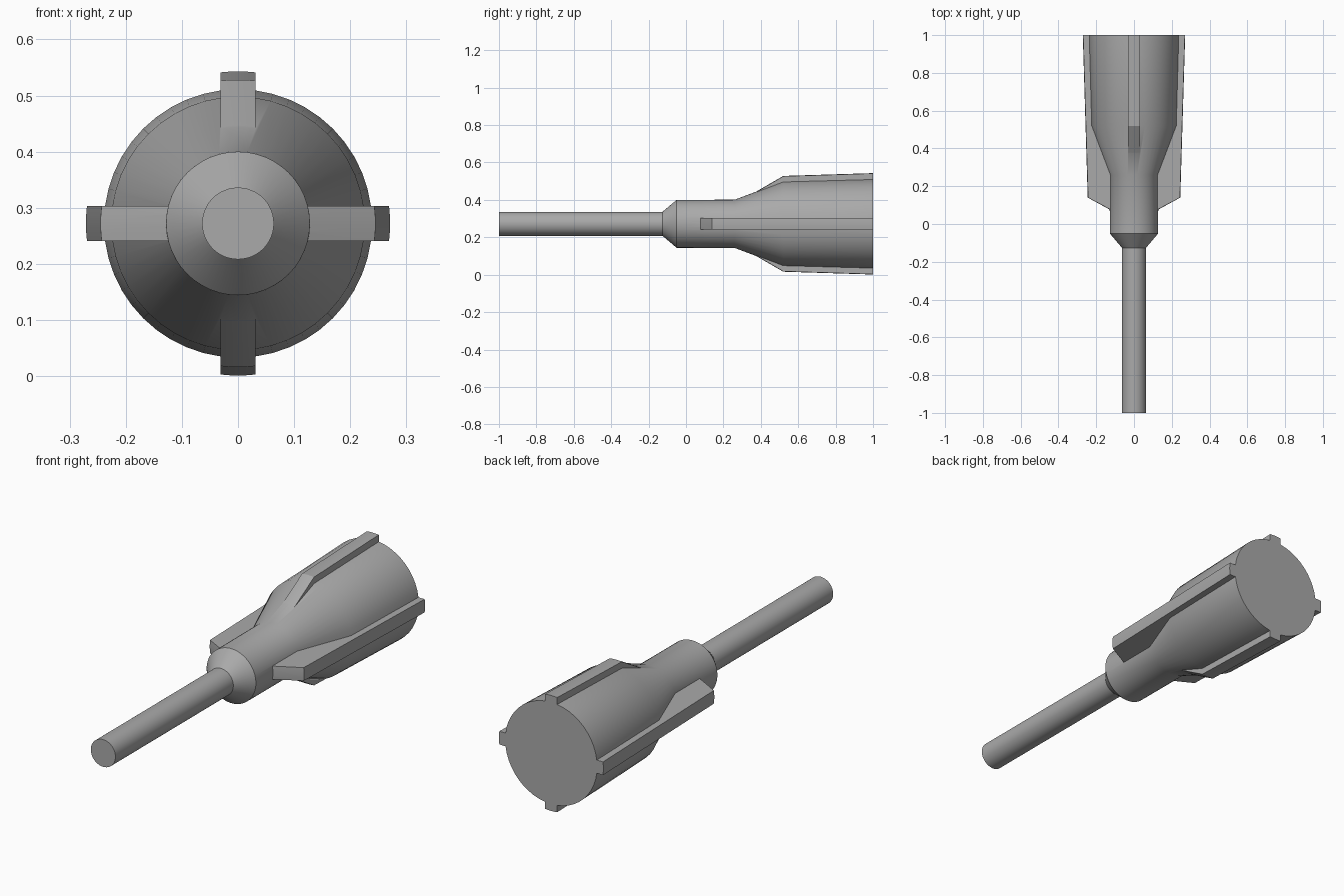
import bpy, bmesh, math
from mathutils import Matrix, Vector

cube = bpy.data.objects.get("Cube")
if cube:
    bpy.data.objects.remove(cube, do_unlink=True)

AXIS_Z = 0.272
SEGMENTS = 48

metal = bpy.data.materials.new("grey_metal")
metal.use_nodes = True
GREY = (0.4, 0.4, 0.4, 1)
metal.diffuse_color = GREY
metal.node_tree.nodes["Principled BSDF"].inputs["Base Color"].default_value = GREY


def finish(name, bm):
    bmesh.ops.recalc_face_normals(bm, faces=bm.faces)
    mesh = bpy.data.meshes.new(name)
    bm.to_mesh(mesh)
    bm.free()
    mesh.materials.append(metal)
    obj = bpy.data.objects.new(name, mesh)
    bpy.context.collection.objects.link(obj)
    return obj


def activate(obj):
    bpy.ops.object.select_all(action="DESELECT")
    obj.select_set(True)
    bpy.context.view_layer.objects.active = obj


def lathe(name, profile):
    """Turn (y, radius) points around the tool axis and cap both ends."""
    bm = bmesh.new()
    rings = []
    for y, r in profile:
        angles = [math.tau * i / SEGMENTS for i in range(SEGMENTS)]
        rings.append([bm.verts.new((r * math.cos(a), y, AXIS_Z + r * math.sin(a)))
                      for a in angles])
    for a, b in zip(rings, rings[1:]):
        for i in range(SEGMENTS):
            j = (i + 1) % SEGMENTS
            bm.faces.new((a[i], a[j], b[j], b[i]))
    bm.faces.new(rings[0])
    bm.faces.new(rings[-1])
    return finish(name, bm)


def fin(name, outline, angle, half_width=0.031):
    """Rib with a slightly rounded outer face, turned to its angle."""
    turn = Matrix.Rotation(angle, 4, "Y")
    bm = bmesh.new()
    rows = []
    for side in (-1, -0.5, 0, 0.5, 1):
        w = side * half_width
        row = []
        for y, r in outline:
            p = turn @ Vector((math.sqrt(r * r - w * w), y, w))
            row.append(bm.verts.new(p + Vector((0, 0, AXIS_Z))))
        rows.append(row)
    n = len(outline)
    for a, b in zip(rows, rows[1:]):
        for i in range(n):
            j = (i + 1) % n
            bm.faces.new((a[i], a[j], b[j], b[i]))
    bm.faces.new(rows[0])
    bm.faces.new(rows[-1])
    return finish(name, bm)


# Straight drive shaft
shaft = lathe("shaft", [(-1, 0.064), (-0.12, 0.064)])

# Collar, neck and flared head
body = lathe("body", [(-0.126, 0.064), (-0.062, 0.118), (-0.05, 0.128),
                      (0.26, 0.129), (0.52, 0.226), (1, 0.239)])

# Long ribs left and right, short ribs above and below
long_rib = [(0.06, 0.1), (0.075, 0.126), (0.14, 0.245), (1, 0.271), (1, 0.1)]
short_rib = [(0.3, 0.126), (0.38, 0.175), (0.52, 0.256), (1, 0.271), (1, 0.126)]
ribs = [fin("rib_%d" % k, short_rib if k % 2 else long_rib, k * math.pi / 2)
        for k in range(4)]

# Join the ribs cleanly into the body
for rib in ribs:
    activate(body)
    mod = body.modifiers.new("join_rib", "BOOLEAN")
    mod.operation = "UNION"
    mod.solver = "EXACT"
    mod.object = rib
    bpy.ops.object.modifier_apply(modifier=mod.name)
    bpy.data.objects.remove(rib, do_unlink=True)

for obj in (shaft, body):
    activate(obj)
    bpy.ops.object.shade_smooth_by_angle(angle=math.radians(25))
